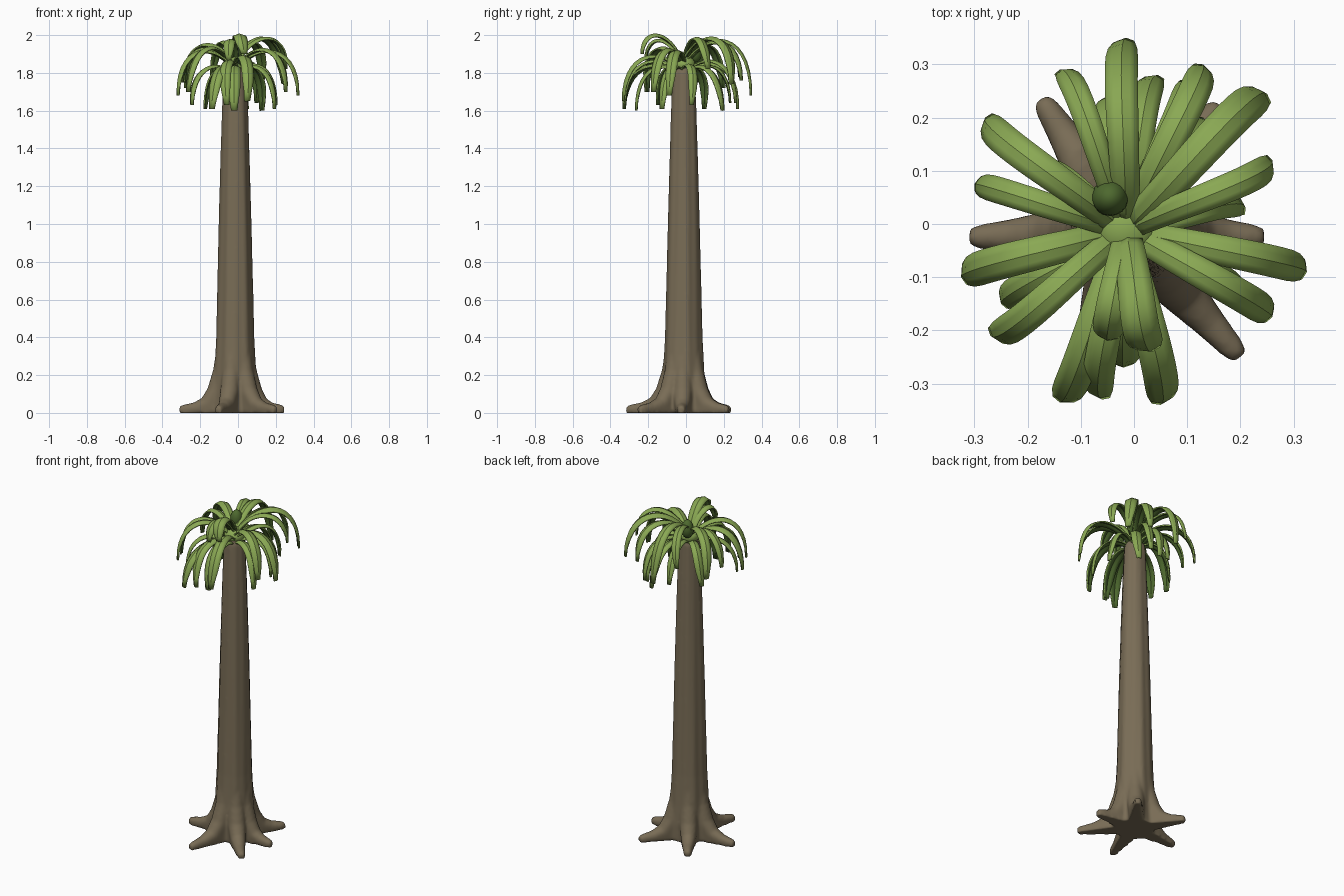
import bpy
import bmesh
from math import sin, cos, pi, radians
from mathutils import Vector

old_cube = bpy.data.objects.get("Cube")
if old_cube:
    bpy.data.objects.remove(old_cube)


def make_material(name, colour):
    material = bpy.data.materials.new(name)
    material.use_nodes = True
    material.diffuse_color = (*colour, 1)
    shader = material.node_tree.nodes["Principled BSDF"]
    shader.inputs["Base Color"].default_value = (*colour, 1)
    shader.inputs["Roughness"].default_value = 0.9
    return material


bark = make_material("bark brown", (0.19, 0.15, 0.092))
green = make_material("leaf green", (0.255, 0.395, 0.088))
dark_green = make_material("leaf underside green", (0.075, 0.14, 0.028))


def add_rings(bm, rings, closed=True):
    """Skin a list of point rings; closed rings also get end caps."""
    rows = [[bm.verts.new(p) for p in ring] for ring in rings]
    count = len(rows[0])
    for low, high in zip(rows, rows[1:]):
        for i in range(count if closed else count - 1):
            j = (i + 1) % count
            bm.faces.new((low[i], low[j], high[j], high[i]))
    if closed:
        bm.faces.new(rows[0][::-1])
        bm.faces.new(rows[-1])


def finish(bm, name, *materials):
    mesh = bpy.data.meshes.new(name)
    bm.to_mesh(mesh)
    bm.free()
    for material in materials:
        mesh.materials.append(material)
    obj = bpy.data.objects.new(name, mesh)
    bpy.context.collection.objects.link(obj)
    return obj


def smooth(obj, angle):
    bpy.ops.object.select_all(action='DESELECT')
    obj.select_set(True)
    bpy.context.view_layer.objects.active = obj
    bpy.ops.object.shade_smooth_by_angle(angle=radians(angle))


CENTRE = Vector((-0.015, -0.012, 0))

# Trunk: tapered, slightly fluted column
bm = bmesh.new()
PROFILE = [(0, 0.115), (0.1, 0.115), (0.22, 0.108), (0.4, 0.099), (0.7, 0.092),
           (1, 0.085), (1.3, 0.077), (1.6, 0.068), (1.8, 0.06), (1.86, 0.045)]
rings = []
for z, radius in PROFILE:
    ring = []
    for i in range(60):
        a = 2 * pi * i / 60
        r = radius * (1 + 0.025 * sin(6 * a + z) + 0.018 * sin(11 * a - z))
        ring.append(CENTRE + Vector((r * cos(a), r * sin(a), z)))
    rings.append(ring)
add_rings(bm, rings)

# Roots: tapering ridges that leave the trunk and run out flat on the ground
ROOT_TIPS = [(-0.31, -0.025), (0.245, -0.025), (-0.175, 0.235),
             (0.16, 0.225), (-0.105, -0.315), (0.2, -0.25)]
ROOT_PATH = [(0.055, 0.4, 0.035), (0.07, 0.22, 0.047), (0.1, 0.11, 0.05),
             (0.15, 0.045, 0.042), (0.21, 0.025, 0.031),
             (0.27, 0.02, 0.023), (0.29, 0.02, 0.015)]
for tip in ROOT_TIPS:
    reach = Vector((*tip, 0)) - CENTRE
    out = reach.normalized()
    side = Vector((-out.y, out.x, 0))
    points = []
    for distance, z, r in ROOT_PATH:
        stretch = 1 + (reach.length / 0.29 - 1) * min(1, distance / 0.2)
        points.append((CENTRE + out * distance * stretch + Vector((0, 0, z)), r))
    rings = []
    for i, (p, r) in enumerate(points):
        along = points[min(i + 1, len(points) - 1)][0] - points[max(i - 1, 0)][0]
        up = along.normalized().cross(side)
        ring = [p + (side * cos(k * pi / 8) + up * sin(k * pi / 8)) * r
                for k in range(16)]
        for k in range(9, 16):
            ring[k].z = 0
        rings.append(ring)
    add_rings(bm, rings)

# Fuse the trunk and roots into one skin
trunk = finish(bm, "trunk_and_roots", bark)
remesh = trunk.modifiers.new("fuse", 'REMESH')
remesh.mode = 'VOXEL'
remesh.voxel_size = 0.009
remesh.use_smooth_shade = True
soften = trunk.modifiers.new("soften", 'SMOOTH')
soften.factor = 0.5
soften.iterations = 3


def add_mound(name, centre, size, material):
    bm = bmesh.new()
    bmesh.ops.create_uvsphere(bm, u_segments=18, v_segments=10, radius=1)
    for v in bm.verts:
        v.co = Vector(centre) + v.co * Vector(size).to_3d().x \
            if isinstance(size, tuple) and len(set(size)) == 1 \
            else Vector([c + k * s for c, k, s in zip(centre, v.co, size)])
    smooth(finish(bm, name, material), 60)


# Crown heart under the fronds, with the dark unopened bud above it
add_mound("crown_heart", (-0.015, -0.01, 1.845), (0.06, 0.06, 0.045), green)
add_mound("crown_bud", (-0.045, 0.05, 1.91), (0.035, 0.035, 0.055), dark_green)


def bezier(points, t):
    a, b, c, d = points
    s = 1 - t
    return a * s**3 + b * 3 * s * s * t + c * 3 * s * t * t + d * t**3


def add_frond(name, x, y, tip_z, arch_z, width, bend):
    """One creased, arching blade ending at the given tip, dark beneath."""
    reach = Vector((x, y, 0)) - CENTRE
    out = reach.normalized()
    side = Vector((-out.y, out.x, 0))
    length = reach.length
    base_z = 1.8 + 0.5 * max(0, arch_z - 1.86)
    controls = [CENTRE + out * d + side * b + Vector((0, 0, z)) for d, b, z in
                [(0.005, 0, base_z), (length * 0.35, 0, arch_z + 0.06),
                 (length * 1.02, bend, arch_z + 0.04), (length, 0, tip_z)]]
    rings = []
    steps = 14
    for i in range(steps + 1):
        t = i / steps
        p = bezier(controls, t)
        along = bezier(controls, min(1, t + 0.03)) - bezier(controls, max(0, t - 0.03))
        up = along.normalized().cross(side)
        # Broad blade with a rounded tip
        half = width * 0.5 * (0.75 + 0.25 * sin(min(1, t * 1.6) * pi / 2))
        half *= max(0.3, (1 - max(0, (t - 0.72) / 0.28) ** 2.5)) ** 0.6
        rings.append([p + side * half * s - up * half * 0.35 * abs(s)
                      for s in (1, 0.5, 0, -0.5, -1)])
    bm = bmesh.new()
    add_rings(bm, rings, closed=False)
    frond = finish(bm, name, green, dark_green)
    thick = frond.modifiers.new("thickness", 'SOLIDIFY')
    thick.thickness = 0.008
    thick.offset = -1
    thick.material_offset = 1
    smooth(frond, 25)


# Upper fronds: tip x, tip y, tip z, arch height, width
UPPER = [(-0.015, 0.35, 1.68, 1.99, 0.062), (-0.14, 0.29, 1.78, 1.97, 0.05),
         (-0.28, 0.2, 1.72, 1.96, 0.06), (-0.3, 0.075, 1.75, 1.93, 0.05),
         (-0.325, -0.1, 1.68, 1.92, 0.065), (-0.27, -0.21, 1.7, 1.94, 0.06),
         (0.035, -0.24, 1.9, 2, 0.07), (0.26, -0.175, 1.7, 1.93, 0.06),
         (0.325, -0.09, 1.68, 1.92, 0.06), (0.26, 0.12, 1.82, 1.99, 0.055),
         (0.25, 0.245, 1.74, 2, 0.07), (0.13, 0.3, 1.76, 1.97, 0.06),
         (-0.05, -0.22, 1.87, 1.97, 0.06)]
# Lower fronds hang closer to the trunk
LOWER = [(-0.14, -0.335, 1.61, 1.83, 0.065), (-0.06, -0.33, 1.63, 1.86, 0.06),
         (0.05, -0.34, 1.65, 1.89, 0.065), (-0.02, -0.27, 1.6, 1.82, 0.07),
         (-0.25, -0.15, 1.63, 1.82, 0.055), (0.045, 0.28, 1.61, 1.84, 0.055),
         (0.13, 0.2, 1.6, 1.82, 0.06), (-0.05, 0.24, 1.64, 1.83, 0.05),
         (0.2, -0.13, 1.61, 1.82, 0.055), (-0.18, 0.1, 1.61, 1.81, 0.055),
         (0.21, 0.03, 1.63, 1.83, 0.05), (0.1, 0.27, 1.64, 1.86, 0.05)]
for tier, fronds in (("upper", UPPER), ("lower", LOWER)):
    for number, data in enumerate(fronds, 1):
        add_frond(f"{tier}_frond_{number}", *data, 0.03 * sin(2.4 * number))
